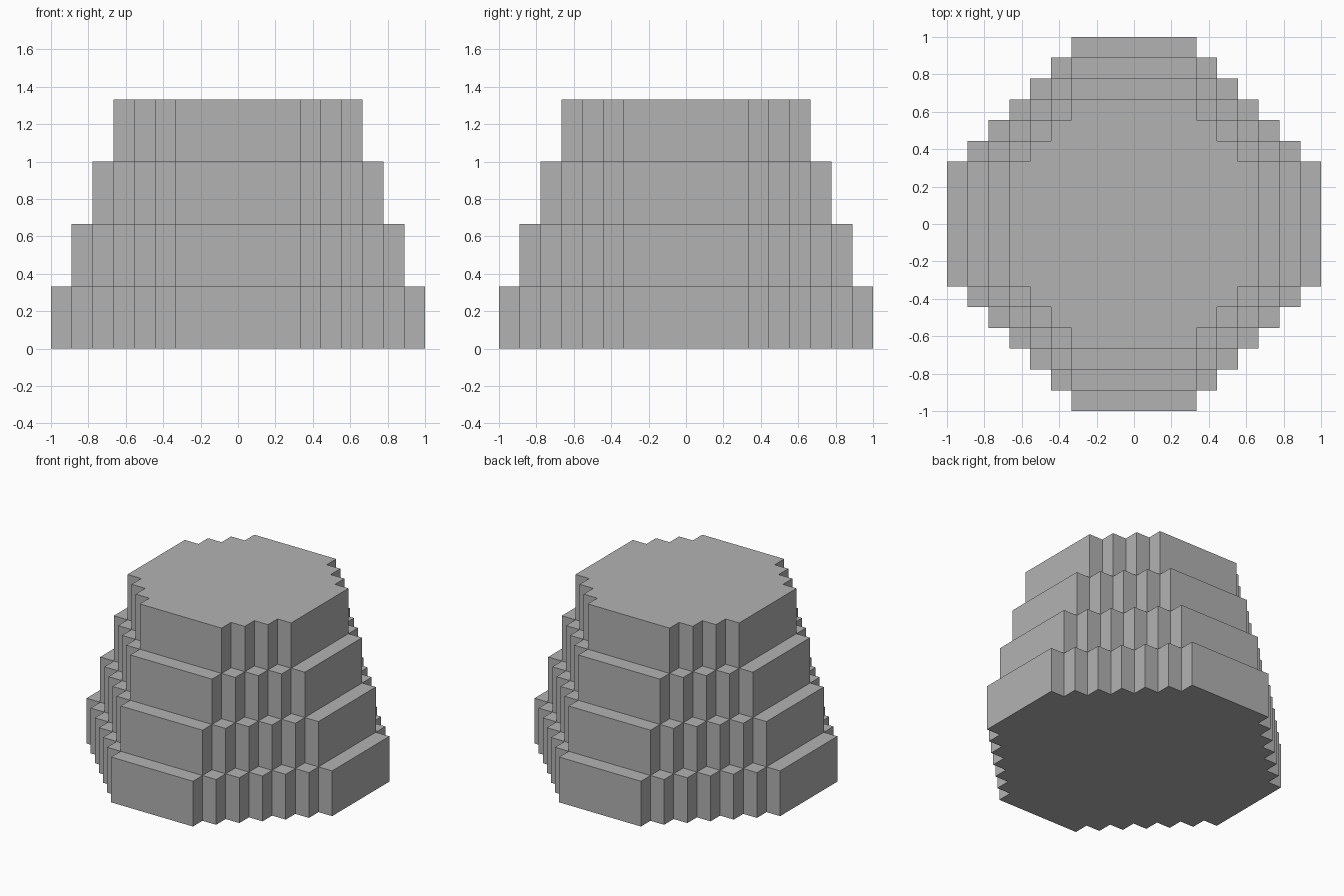
import bpy
import bmesh

cube = bpy.data.objects.get("Cube")
if cube:
    bpy.data.objects.remove(cube, do_unlink=True)

UNIT = 1 / 9      # width of one stair step
HEIGHT = 3        # tier height in steps
FLAT = 3          # half width of each straight side in steps
TIERS = 4
BASE = 9          # half width of the lowest tier in steps

grey = bpy.data.materials.new("stone grey")
colour = (0.448, 0.448, 0.448, 1)
grey.diffuse_color = colour
grey.use_nodes = True
grey.node_tree.nodes["Principled BSDF"].inputs["Base Color"].default_value = colour


def stepped_outline(reach):
    """Counter-clockwise outline with a staircase on each of the four corners."""
    corner = [(reach, FLAT)]
    x, y = reach, FLAT
    while x > FLAT:
        corner += [(x - 1, y), (x - 1, y + 1)]
        x, y = x - 1, y + 1
    outline = []
    for _ in range(4):
        outline += corner
        corner = [(-cy, cx) for cx, cy in corner]
    return outline


def add_tier(name, reach, level):
    """Extrude one stepped outline into a solid tier."""
    bm = bmesh.new()
    bottom = level * HEIGHT * UNIT
    verts = [bm.verts.new((x * UNIT, y * UNIT, bottom)) for x, y in stepped_outline(reach)]
    face = bm.faces.new(verts)
    top = bmesh.ops.extrude_face_region(bm, geom=[face], use_keep_orig=True)
    moved = [g for g in top["geom"] if isinstance(g, bmesh.types.BMVert)]
    bmesh.ops.translate(bm, verts=moved, vec=(0, 0, HEIGHT * UNIT))
    bmesh.ops.recalc_face_normals(bm, faces=bm.faces)
    mesh = bpy.data.meshes.new(name)
    bm.to_mesh(mesh)
    bm.free()
    mesh.materials.append(grey)
    bpy.context.collection.objects.link(bpy.data.objects.new(name, mesh))


# Four stacked tiers, each one step narrower than the one below
for level in range(TIERS):
    add_tier(f"tier_{level + 1}", BASE - level, level)
